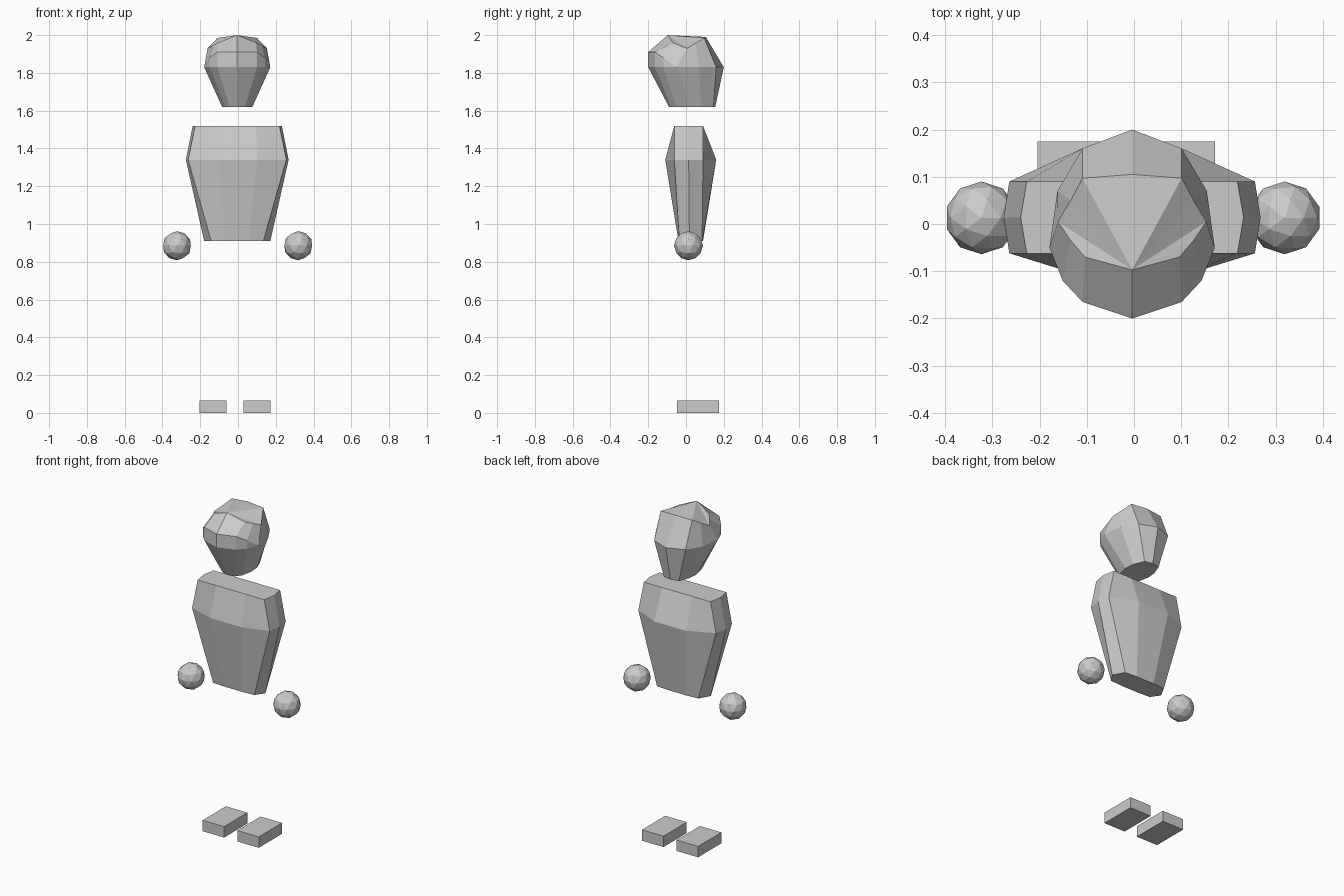
import bpy, bmesh

if "Cube" in bpy.data.objects:
    bpy.data.objects.remove(bpy.data.objects["Cube"])

CX = -0.004


def finish(bm, name, x=0, y=0, z=0):
    me = bpy.data.meshes.new(name)
    bm.to_mesh(me)
    bm.free()
    ob = bpy.data.objects.new(name, me)
    ob.location = (x, y, z)
    bpy.context.collection.objects.link(ob)
    return ob


def loft(name, half_rings, fan_top=False):
    """Loft rings given as right halves, from front centre to back centre."""
    bm = bmesh.new()
    rings = []
    for half in half_rings:
        full = half + [(-x, y, z) for x, y, z in half[-2:0:-1]]
        rings.append([bm.verts.new(p) for p in full])
    n = len(rings[0])
    for a, b in zip(rings, rings[1:]):
        for i in range(n):
            j = (i + 1) % n
            bm.faces.new((a[i], a[j], b[j], b[i]))
    bm.faces.new(rings[0][::-1])
    top = rings[-1]
    if fan_top:
        for i in range(1, n - 1):
            bm.faces.new((top[0], top[i], top[i + 1]))
    else:
        bm.faces.new(top)
    bmesh.ops.remove_doubles(bm, verts=bm.verts, dist=0.0005)
    bmesh.ops.recalc_face_normals(bm, faces=bm.faces)
    return finish(bm, name, CX)


def level(points, z):
    return [(x, y, z) for x, y in points]


# Head: chin, widest ring, brow band that tapers into the sides, crown
chin = level([(0, -.09), (.04, -.082), (.065, -.05), (.08, .02),
              (.075, .08), (.05, .145), (0, .155)], 1.62)
wide = level([(0, -.2), (.105, -.165), (.147, -.12), (.175, -.05),
              (.158, .07), (.105, .16), (0, .2)], 1.83)
brow = [(0, -.2, 1.91), (.105, -.165, 1.91), (.147, -.12, 1.88)] + wide[3:]
crown = [(0, -.097, 2.0), (.1, -.07, 1.96), (.13, -.035, 1.945),
         (.157, .005, 1.93), (.13, .05, 1.957), (.105, .097, 1.985),
         (0, .105, 1.99)]
loft("head", [chin, wide, brow, crown], fan_top=True)

# Torso: waist, chest, shoulders
loft("torso", [
    level([(0, -.04), (.06, -.04), (.138, -.035), (.175, .018),
           (.138, .085), (.06, .09), (0, .09)], 0.91),
    level([(0, -.11), (.105, -.11), (.26, -.062), (.272, .014),
           (.26, .09), (.105, .16), (0, .16)], 1.34),
    level([(0, -.062), (.1, -.062), (.223, -.062), (.236, .014),
           (.223, .09), (.1, .09), (0, .09)], 1.52)])

# Hands and feet
for side, s in (("left", 1), ("right", -1)):
    bm = bmesh.new()
    bmesh.ops.create_icosphere(bm, subdivisions=2, radius=0.077)
    finish(bm, side + "_hand", -0.002 + s * 0.321, 0.013, 0.885)

    bm = bmesh.new()
    bmesh.ops.create_cube(bm, size=1)
    bmesh.ops.scale(bm, vec=(0.144, 0.222, 0.066), verts=bm.verts)
    finish(bm, side + "_foot", -0.016 + s * 0.116, 0.064, 0.033)
